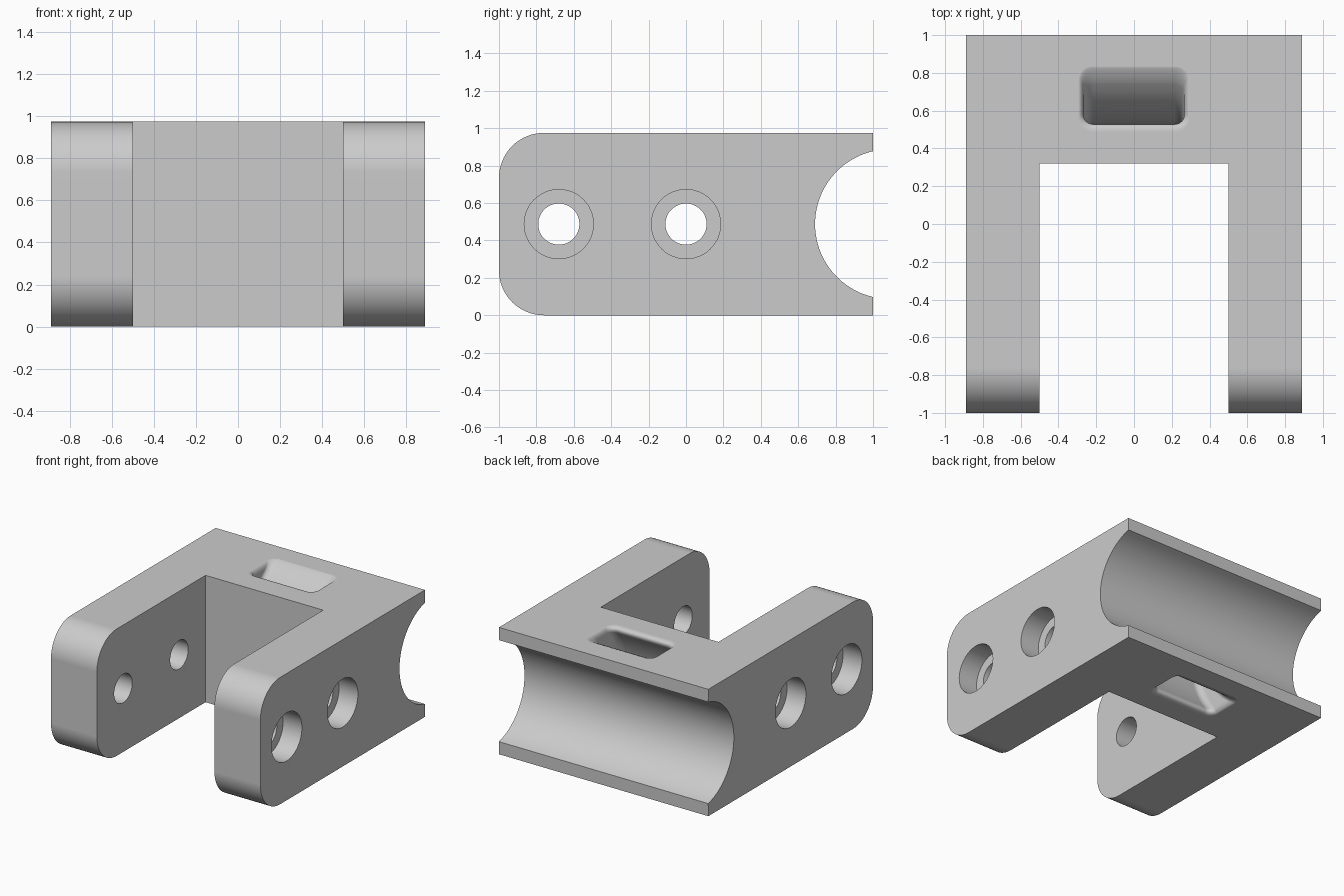
import bpy
import bmesh
from math import sin, cos, pi, sqrt, asin

if "Cube" in bpy.data.objects:
    bpy.data.objects.remove(bpy.data.objects["Cube"], do_unlink=True)

HALF_W, HEIGHT = 0.89, 0.975
MID = HEIGHT / 2
GROOVE_Y, GROOVE_R = 1.09, 0.40

grey = bpy.data.materials.new("plain grey")
grey.use_nodes = True
colour = (0.6, 0.6, 0.6, 1)
grey.diffuse_color = colour
grey.node_tree.nodes["Principled BSDF"].inputs["Base Color"].default_value = colour


def arc(cx, cy, r, start, end, steps):
    """Points on an arc in a plane."""
    angles = [start + (end - start) * i / steps for i in range(steps + 1)]
    return [(cx + r * cos(a), cy + r * sin(a)) for a in angles]


def loft(name, rings):
    """Closed solid through a stack of matching rings."""
    bm = bmesh.new()
    loops = [[bm.verts.new(p) for p in ring] for ring in rings]
    for a, b in zip(loops, loops[1:]):
        for i in range(len(a)):
            j = (i + 1) % len(a)
            bm.faces.new((a[i], a[j], b[j], b[i]))
    bm.faces.new(loops[0][::-1])
    bm.faces.new(loops[-1])
    bmesh.ops.recalc_face_normals(bm, faces=bm.faces)
    mesh = bpy.data.meshes.new(name)
    bm.to_mesh(mesh)
    bm.free()
    mesh.materials.append(grey)
    obj = bpy.data.objects.new(name, mesh)
    bpy.context.collection.objects.link(obj)
    return obj


def prism(name, profile, x0, x1):
    """Side profile (y, z) extruded along x."""
    return loft(name, [[(x, y, z) for y, z in profile] for x in (x0, x1)])


def cut(target, cutter):
    mod = target.modifiers.new("cut", 'BOOLEAN')
    mod.operation, mod.solver, mod.object = 'DIFFERENCE', 'EXACT', cutter
    bpy.context.view_layer.objects.active = target
    bpy.ops.object.modifier_apply(modifier=mod.name)
    bpy.data.objects.remove(cutter, do_unlink=True)


# Bracket side profile: rounded front corners and a round groove at the back
R = 0.24
half_angle = asin(0.39 / GROOVE_R)
profile = arc(-1 + R, R, R, 1.5 * pi, pi, 16)
profile += arc(-1 + R, HEIGHT - R, R, pi, pi / 2, 16)
profile += [(1, HEIGHT)]
profile += arc(GROOVE_Y, MID, GROOVE_R, pi - half_angle, pi + half_angle, 40)
profile += [(1, 0)]
bracket = prism("clevis_bracket", profile, -HALF_W, HALF_W)

# Gap between the two arms
cut(bracket, prism("gap", [(-1.2, -0.2), (0.32, -0.2), (0.32, 1.2), (-1.2, 1.2)], -0.5, 0.5))

# Counterbored pin holes through both arms
for y in (-0.68, 0):
    for side in (-1, 1):
        for radius, inner in ((0.11, 0.4), (0.185, HALF_W - 0.16)):
            circle = arc(y, MID, radius, 0, 2 * pi, 48)[:-1]
            cut(bracket, prism("hole", circle, side * inner, side * 1.0))


# Curved strap channel behind the groove, with softened mouths
FILLET = 0.05


def channel_ring(h, z):
    """Rounded rectangle section of the channel at height h from the middle."""
    u = min(max(abs(h) - (MID - FILLET), 0), FILLET)
    flare = FILLET - sqrt(FILLET ** 2 - u ** 2)
    front = GROOVE_Y - sqrt(0.72 ** 2 - h * h) - 1.5 * flare
    back = GROOVE_Y - sqrt(0.56 ** 2 - h * h) + 0.4 * flare
    w, r = 0.265 + 0.6 * flare, 0.05 + 0.5 * flare
    points = []
    for k, (sx, y) in enumerate(((1, back - r), (-1, back - r), (-1, front + r), (1, front + r))):
        points += arc(sx * (w - r), y, r, k * pi / 2, (k + 1) * pi / 2, 8)
    return [(x, y, z) for x, y in points]


straight = MID - FILLET
heights = [straight * i / 14 for i in range(-14, 15)]
mouth = [straight + FILLET * sin(pi / 2 * i / 10) for i in range(1, 11)]
heights = [-h for h in reversed(mouth)] + heights + mouth
rings = [channel_ring(h, MID + h) for h in heights]
rings = [channel_ring(-MID, -0.1)] + rings + [channel_ring(MID, HEIGHT + 0.1)]
cut(bracket, loft("channel", rings))

# Smooth curved faces, crisp edges, clean flat faces
bpy.ops.object.select_all(action='DESELECT')
bracket.select_set(True)
bpy.context.view_layer.objects.active = bracket
bpy.ops.object.shade_smooth_by_angle(angle=pi / 6)
normals = bracket.modifiers.new("flat_face_normals", 'WEIGHTED_NORMAL')
normals.keep_sharp = True
